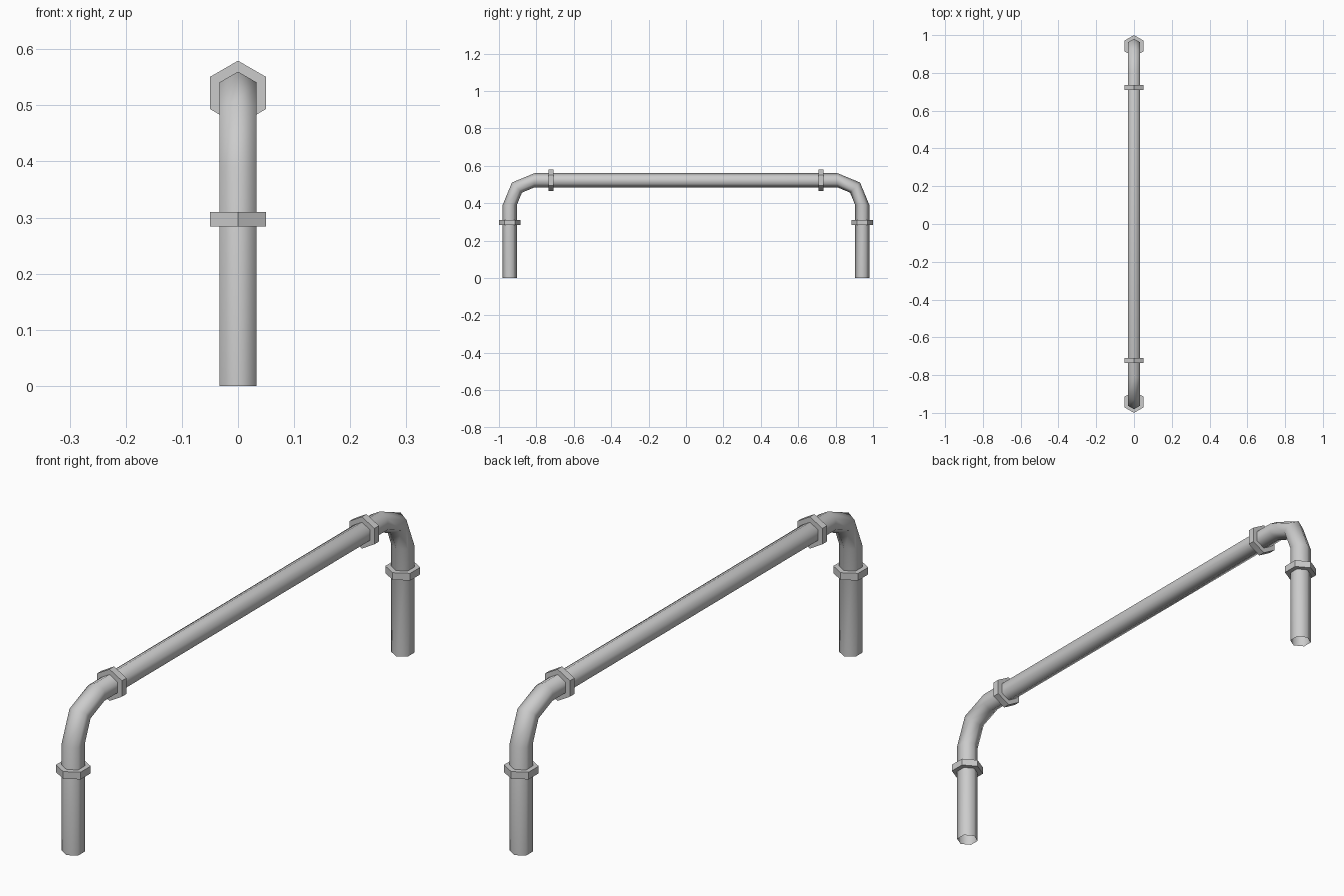
import bpy, bmesh, math
from mathutils import Vector

if "Cube" in bpy.data.objects:
    bpy.data.objects.remove(bpy.data.objects["Cube"], do_unlink=True)

SIDES = 6
PIPE_R, COLLAR_R = 0.038, 0.0575
LEG_Y, RAIL_Z, BEND_R = 0.9425, 0.522, 0.132

steel = bpy.data.materials.new("light grey metal")
steel.use_nodes = True
grey = (0.6, 0.6, 0.6, 1)
steel.diffuse_color = grey
steel.node_tree.nodes["Principled BSDF"].inputs["Base Color"].default_value = grey


def ring(bm, centre, normal, radius):
    """Hexagon spanned by the x axis and a normal lying in the yz plane."""
    verts = []
    for i in range(SIDES):
        a = math.tau * i / SIDES
        verts.append(bm.verts.new(centre + radius * (math.cos(a) * normal + math.sin(a) * Vector((1, 0, 0)))))
    return verts


def skin(name, rings, closed=False, smooth=False):
    """Bridge a list of (centre, normal, radius) sections into one mesh."""
    bm = bmesh.new()
    loops = [ring(bm, *r) for r in rings]
    pairs = list(zip(loops, loops[1:]))
    if closed:
        pairs.append((loops[-1], loops[0]))
    for a, b in pairs:
        for i in range(SIDES):
            j = (i + 1) % SIDES
            bm.faces.new((a[i], b[i], b[j], a[j]))
    bmesh.ops.recalc_face_normals(bm, faces=bm.faces)
    for f in bm.faces:
        f.smooth = smooth
    mesh = bpy.data.meshes.new(name)
    bm.to_mesh(mesh)
    bm.free()
    mesh.materials.append(steel)
    obj = bpy.data.objects.new(name, mesh)
    bpy.context.collection.objects.link(obj)


# Open-ended pipe: leg, two-segment bend, rail, bend, leg
front_half = [(Vector((0, -LEG_Y, 0)), Vector((0, -1, 0)), PIPE_R)]
for step in range(3):
    a = math.radians(45 * step)
    out = Vector((0, -math.cos(a), math.sin(a)))
    pivot = Vector((0, -LEG_Y + BEND_R, RAIL_Z - BEND_R))
    front_half.append((pivot + BEND_R * out, out, PIPE_R))
flip = Vector((1, -1, 1))
back_half = [(c * flip, n * flip, r) for c, n, r in reversed(front_half)]
skin("handrail_pipe", front_half + back_half, smooth=True)


# Hexagonal collars around the pipe
def collar(name, centre, axis, normal):
    half = axis * 0.013
    skin(name, [(centre - half, normal, PIPE_R), (centre - half, normal, COLLAR_R),
                (centre + half, normal, COLLAR_R), (centre + half, normal, PIPE_R)], closed=True)


up, along = Vector((0, 0, 1)), Vector((0, 1, 0))
for side, s in (("front", -1), ("back", 1)):
    collar(side + "_leg_collar", Vector((0, s * LEG_Y, 0.297)), up, along)
    collar(side + "_rail_collar", Vector((0, s * 0.722, RAIL_Z)), along, up)
